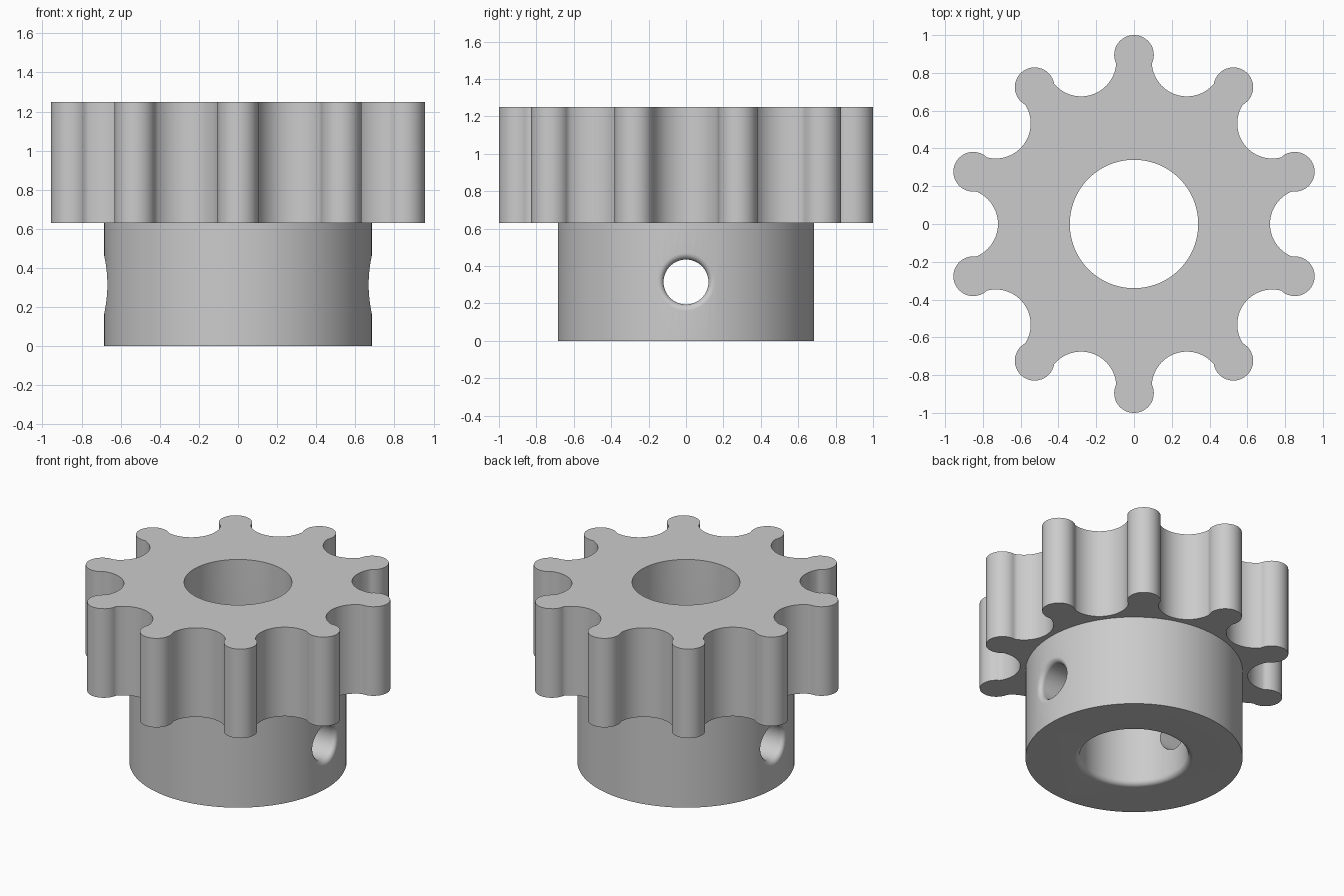
import bpy
import bmesh
from math import sin, cos, pi, sqrt, atan2, acos, radians

HUB_R, BORE_R = 0.685, 0.34
GEAR_Z, TOP_Z = 0.63, 1.25
HOLE_R, HOLE_Z, FILLET = 0.12, 0.315, 0.035
TEETH = 10

cube = bpy.data.objects.get("Cube")
if cube:
    bpy.data.objects.remove(cube, do_unlink=True)

grey = bpy.data.materials.new("plain grey")
grey.use_nodes = True
colour = (0.6, 0.6, 0.6, 1)
grey.diffuse_color = colour
grey.node_tree.nodes["Principled BSDF"].inputs["Base Color"].default_value = colour


def loft(name, rings):
    """Closed solid through a list of equal-length point rings."""
    bm = bmesh.new()
    loops = [[bm.verts.new(p) for p in ring] for ring in rings]
    n = len(loops[0])
    for a, b in zip(loops, loops[1:]):
        for i in range(n):
            j = (i + 1) % n
            bm.faces.new((a[i], a[j], b[j], b[i]))
    bm.faces.new(loops[0][::-1])
    bm.faces.new(loops[-1])
    bmesh.ops.recalc_face_normals(bm, faces=bm.faces)
    mesh = bpy.data.meshes.new(name)
    bm.to_mesh(mesh)
    bm.free()
    mesh.materials.append(grey)
    obj = bpy.data.objects.new(name, mesh)
    bpy.context.collection.objects.link(obj)
    return obj


def circle(r, z, n=128):
    return [(r * cos(2 * pi * i / n), r * sin(2 * pi * i / n), z) for i in range(n)]


def arc(centre, r, start, end, n):
    return [(centre[0] + r * cos(start + (end - start) * i / n),
             centre[1] + r * sin(start + (end - start) * i / n)) for i in range(n + 1)]


def fillet_steps(n=8):
    """Radius growth and depth of a quarter-round edge."""
    return [(FILLET * (1 - cos(t)), FILLET * (1 - sin(t)))
            for t in (pi / 2 * i / n for i in range(n + 1))]


def gear_outline():
    """Round tooth tips joined by round gullets."""
    tip_c, tip_r, gul_c, gul_r = 0.895, 0.105, 0.906, 0.186
    half = pi / TEETH
    g = (gul_c * cos(half), gul_c * sin(half))
    dx, dy = g[0] - tip_c, g[1]
    d = sqrt(dx * dx + dy * dy)
    # angle on the tip circle where it meets the inner side of the gullet
    meet = atan2(dy, dx) + acos((d * d + tip_r ** 2 - gul_r ** 2) / (2 * d * tip_r))
    px, py = tip_c + tip_r * cos(meet), tip_r * sin(meet)
    start = atan2(py - g[1], px - g[0]) % (2 * pi)
    end = 2 * (pi + half) - start
    tooth = arc((tip_c, 0), tip_r, -meet, meet, 28) + arc(g, gul_r, start, end, 28)[1:-1]
    points = []
    for k in range(TEETH):
        a = radians(90) + 2 * half * k
        points += [(x * cos(a) - y * sin(a), x * sin(a) + y * cos(a)) for x, y in tooth]
    return points


def cut_or_join(obj, other, operation):
    mod = obj.modifiers.new("boolean", 'BOOLEAN')
    mod.operation, mod.solver, mod.object = operation, 'EXACT', other
    bpy.context.view_layer.objects.active = obj
    bpy.ops.object.modifier_apply(modifier=mod.name)
    bpy.data.objects.remove(other, do_unlink=True)


# Toothed wheel on a round hub
outline = gear_outline()
pinion = loft("pinion_gear", [[(x, y, z) for x, y in outline] for z in (GEAR_Z, TOP_Z)])
hub = loft("hub", [circle(HUB_R, 0), circle(HUB_R, GEAR_Z + 0.1)])
cut_or_join(pinion, hub, 'UNION')

# Shaft bore, rounded at its lower mouth
mouth = [circle(BORE_R + grow, depth, 96) for grow, depth in reversed(fillet_steps())]
bore = loft("bore_cutter", [circle(BORE_R + FILLET, -0.1, 96)] + mouth
            + [circle(BORE_R, TOP_Z + 0.1, 96)])
cut_or_join(pinion, bore, 'DIFFERENCE')

# Set-screw holes on both sides, with mouths rounded along the hub surface
for side in (1, -1):
    def ring(r, depth, n=64):
        pts = [(r * cos(2 * pi * i / n), r * sin(2 * pi * i / n)) for i in range(n)]
        return [(side * (sqrt(HUB_R ** 2 - y * y) - depth), y, HOLE_Z + z) for y, z in pts]
    rings = [ring(HOLE_R, 0.5)] + [ring(HOLE_R + g, d) for g, d in fillet_steps()]
    rings.append(ring(HOLE_R + FILLET, -0.1))
    cut_or_join(pinion, loft("hole_cutter", rings), 'DIFFERENCE')

bpy.ops.object.select_all(action='DESELECT')
pinion.select_set(True)
bpy.context.view_layer.objects.active = pinion
bpy.ops.object.shade_smooth_by_angle(angle=radians(30))
